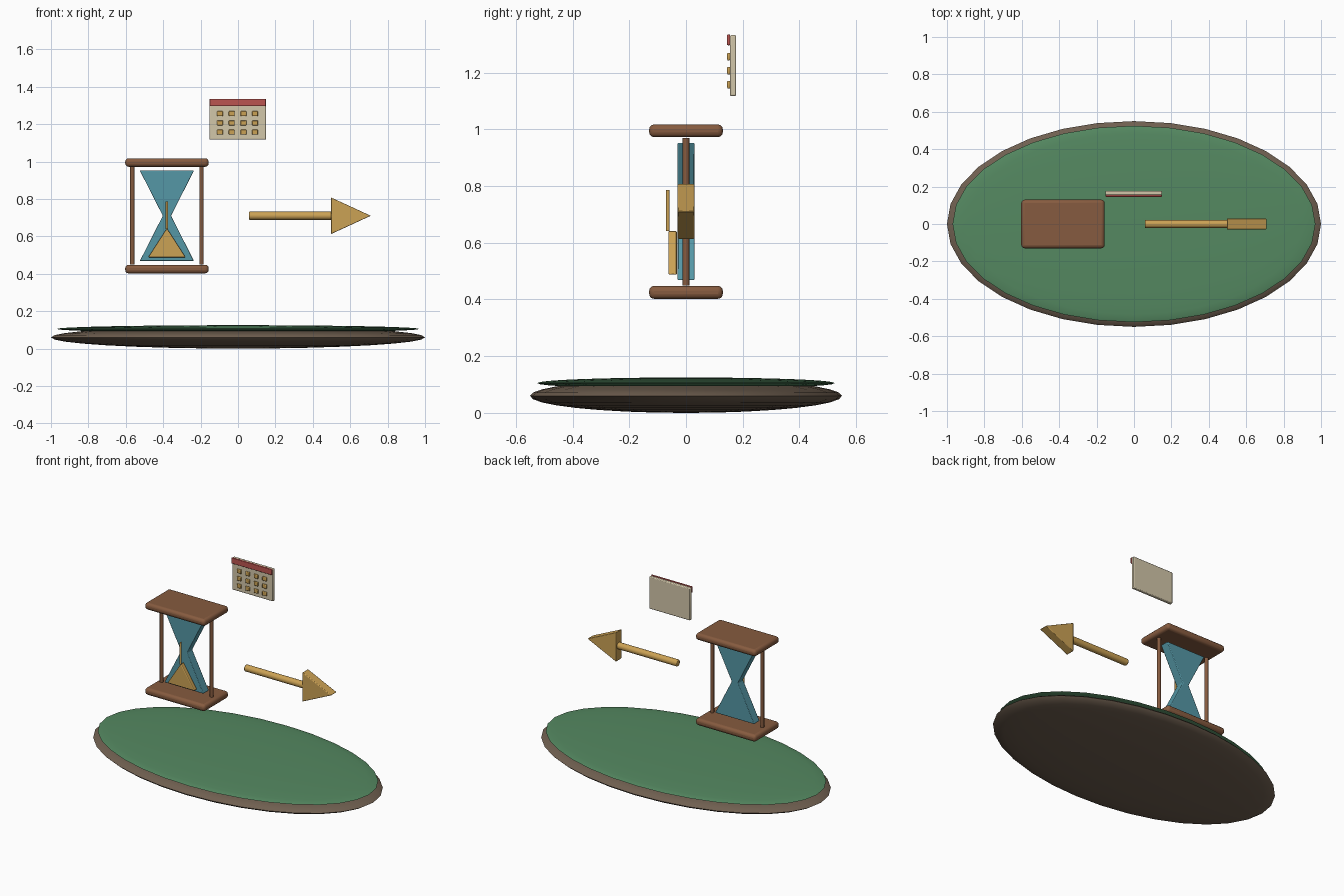
import bpy
import math

if "Cube" in bpy.data.objects:
    bpy.data.objects.remove(bpy.data.objects["Cube"])


def material(name, rgb):
    m = bpy.data.materials.new(name)
    m.diffuse_color = (*rgb, 1)
    m.use_nodes = True
    m.node_tree.nodes["Principled BSDF"].inputs["Base Color"].default_value = m.diffuse_color
    return m


EARTH = material("earth", (0.16, 0.115, 0.08))
GREEN = material("green", (0.09, 0.25, 0.12))
WOOD = material("wood", (0.24, 0.105, 0.05))
GLASS = material("glass", (0.09, 0.31, 0.38))
SAND = material("sand", (0.6, 0.36, 0.09))
PAPER = material("paper", (0.65, 0.57, 0.4))
RED = material("red", (0.5, 0.09, 0.08))


def finish(ob, name, mat, bevel=0.0, segments=2):
    ob.name = name
    ob.data.materials.append(mat)
    bpy.ops.object.select_all(action='DESELECT')
    ob.select_set(True)
    bpy.context.view_layer.objects.active = ob
    bpy.ops.object.transform_apply(location=False, rotation=True, scale=True)
    if bevel:
        b = ob.modifiers.new("bevel", 'BEVEL')
        b.width = bevel
        b.segments = segments
        b.limit_method = 'ANGLE'
    bpy.ops.object.shade_smooth_by_angle(angle=math.radians(35))
    return ob


def disc(name, center_z, radii, mat):
    bpy.ops.mesh.primitive_uv_sphere_add(segments=32, ring_count=16, radius=1,
                                         location=(0, 0, center_z))
    bpy.context.object.scale = radii
    finish(bpy.context.object, name, mat)


def box(name, lo, hi, mat, bevel, segments=2):
    mid = [(a + b) / 2 for a, b in zip(lo, hi)]
    bpy.ops.mesh.primitive_cube_add(size=1, location=mid)
    bpy.context.object.scale = [b - a for a, b in zip(lo, hi)]
    finish(bpy.context.object, name, mat, bevel, segments)


def rod(name, center, radius, length, mat, along_x=False, bevel=0.0):
    rot = (0, math.pi / 2, 0) if along_x else (0, 0, 0)
    bpy.ops.mesh.primitive_cylinder_add(vertices=20, radius=radius, depth=length,
                                        location=center, rotation=rot)
    finish(bpy.context.object, name, mat, bevel)


def prism(name, outline, y0, y1, mat, bevel):
    # outline in x, z (counter-clockwise from the front), extruded along y
    n = len(outline)
    verts = [(x, y, z) for y in (y0, y1) for x, z in outline]
    faces = [list(range(n)), list(range(2 * n - 1, n - 1, -1))]
    faces += [(i, i + n, (i + 1) % n + n, (i + 1) % n) for i in range(n)]
    me = bpy.data.meshes.new(name)
    me.from_pydata(verts, [], faces)
    ob = bpy.data.objects.new(name, me)
    bpy.context.collection.objects.link(ob)
    finish(ob, name, mat, bevel)


# oval ground with a grassy top
disc("ground_base", 0.06, (1, 0.55, 0.06), EARTH)
disc("ground_top", 0.105, (0.97, 0.525, 0.02), GREEN)

# hourglass frame
CX, CZ = -0.38, 0.71
for name, z0, z1 in (("hourglass_bottom_cap", 0.402, 0.448),
                     ("hourglass_top_cap", 0.972, 1.017)):
    box(name, (CX - 0.223, -0.13, z0), (CX + 0.223, 0.13, z1), WOOD, 0.018, 3)
for side, s in (("left", -1), ("right", 1)):
    rod(f"hourglass_{side}_post", (CX + s * 0.185, 0, CZ), 0.0115, 0.52, WOOD)

# hourglass glass, sand pile and falling stream
prism("hourglass_glass",
      [(CX - 0.145, 0.468), (CX + 0.145, 0.468), (CX + 0.022, CZ),
       (CX + 0.145, 0.952), (CX - 0.145, 0.952), (CX - 0.022, CZ)],
      -0.03, 0.03, GLASS, 0.004)
prism("sand_pile", [(CX - 0.1, 0.488), (CX + 0.1, 0.488), (CX, 0.643)],
      -0.062, -0.032, SAND, 0.004)
rod("sand_stream", (CX, -0.064, 0.713), 0.0065, 0.145, SAND)

# arrow pointing right
rod("arrow_shaft", (0.28, 0, CZ), 0.022, 0.445, SAND, along_x=True, bevel=0.006)
prism("arrow_head", [(0.497, CZ - 0.098), (0.71, CZ), (0.497, CZ + 0.098)],
      -0.03, 0.03, SAND, 0.004)

# calendar page with header and day tiles
box("calendar_page", (-0.153, 0.155, 1.117), (0.15, 0.177, 1.332), PAPER, 0.005)
box("calendar_header", (-0.152, 0.145, 1.296), (0.149, 0.156, 1.335), RED, 0.003)
for row in range(3):
    for col in range(4):
        x, z = -0.096 + col * 0.0625, 1.256 - row * 0.0495
        box(f"day_tile_{row}_{col}", (x - 0.016, 0.145, z - 0.0135),
            (x + 0.016, 0.156, z + 0.0135), SAND, 0.004)
